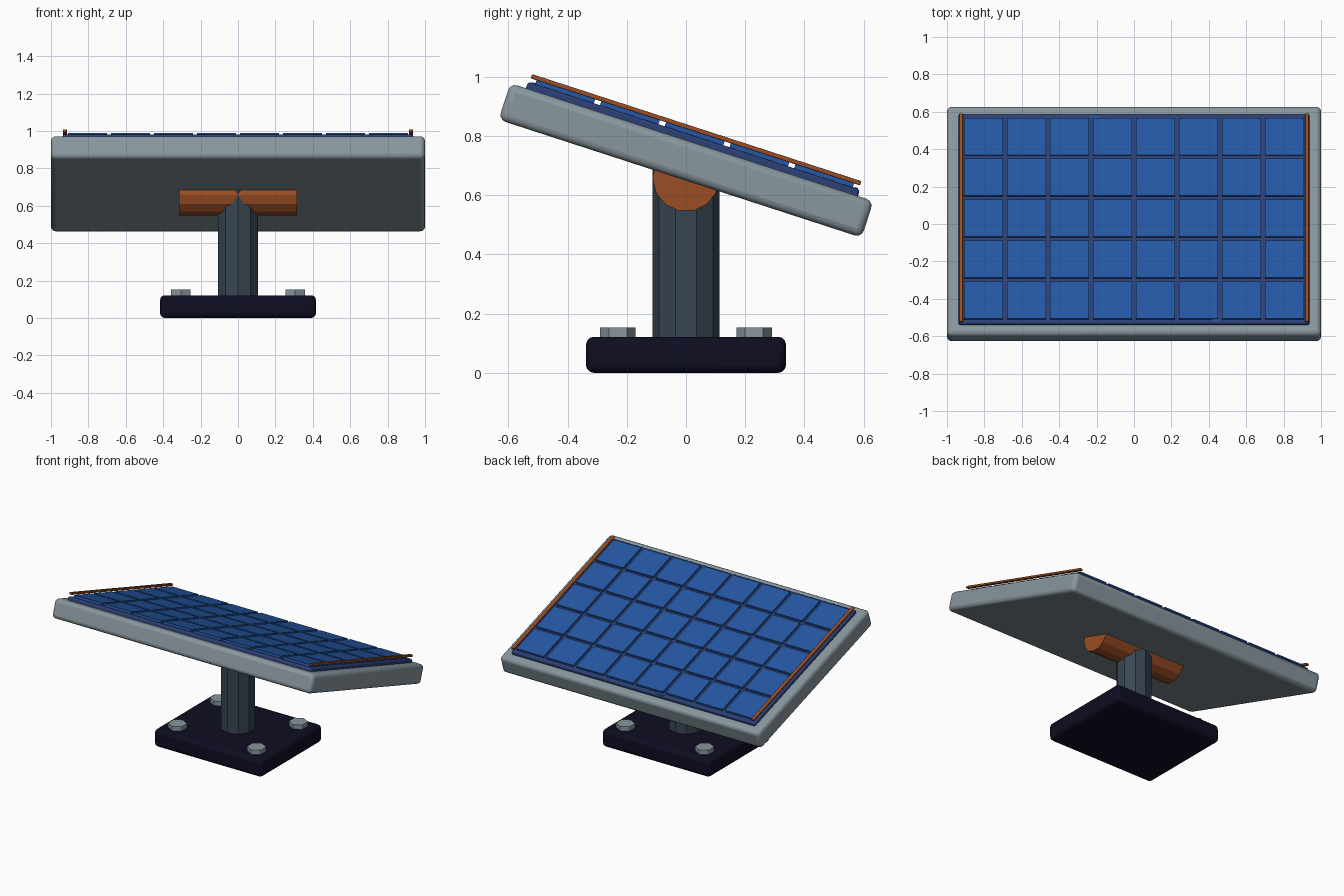
import bpy, bmesh
from math import radians, pi
from mathutils import Matrix

old = bpy.data.objects.get("Cube")
if old:
    bpy.data.objects.remove(old, do_unlink=True)


def material(name, rgb):
    m = bpy.data.materials.new(name)
    m.use_nodes = True
    m.diffuse_color = (*rgb, 1)
    m.node_tree.nodes["Principled BSDF"].inputs["Base Color"].default_value = (*rgb, 1)
    return m


GREY = material("frame grey", (0.25, 0.31, 0.345))
NAVY = material("backing navy", (0.025, 0.05, 0.18))
BLUE = material("cell blue", (0.018, 0.095, 0.37))
COPPER = material("copper", (0.32, 0.075, 0.018))
SLATE = material("post slate", (0.04, 0.06, 0.085))
BLACK = material("base black navy", (0.004, 0.004, 0.016))

# Tilted space of the panel: x across, y down the slope, z out of its face
TILT = Matrix.Translation((0, 0, 0.718)) @ Matrix.Rotation(radians(-18), 4, 'X')


def finish(name, bm, mat, matrix):
    mesh = bpy.data.meshes.new(name)
    bm.to_mesh(mesh)
    bm.free()
    mesh.materials.append(mat)
    ob = bpy.data.objects.new(name, mesh)
    ob.matrix_world = matrix
    bpy.context.collection.objects.link(ob)
    return ob


def add_box(bm, size, centre):
    m = Matrix.Translation(centre) @ Matrix.Diagonal((*size, 1))
    bmesh.ops.create_cube(bm, size=1, matrix=m)


def box(name, size, centre, mat, bevel=0.0, space=Matrix()):
    bm = bmesh.new()
    add_box(bm, size, (0, 0, 0))
    ob = finish(name, bm, mat, space @ Matrix.Translation(centre))
    if bevel:
        mod = ob.modifiers.new("rounded edges", 'BEVEL')
        mod.width = bevel
        mod.segments = 3
        bpy.context.view_layer.objects.active = ob
        ob.select_set(True)
        bpy.ops.object.shade_smooth_by_angle(angle=radians(35))
        ob.select_set(False)
    return ob


def prism(name, sides, radius, depth, matrix, mat):
    # the first corner of the cross-section points along +y
    bm = bmesh.new()
    bmesh.ops.create_cone(bm, cap_ends=True, segments=sides, radius1=radius,
                          radius2=radius, depth=depth)
    top = max(bm.verts, key=lambda v: v.co.y)
    if top.co.y < radius * 0.999 or abs(top.co.x) > 0.001:
        bmesh.ops.rotate(bm, verts=bm.verts, matrix=Matrix.Rotation(pi / 2, 3, 'Z'))
    return finish(name, bm, mat, matrix)


# Base slab and hexagonal bolts
box("base", (0.834, 0.676, 0.122), (0, 0, 0.061), BLACK, 0.027)
for sx, side in ((-1, "right"), (1, "left")):
    for sy, end in ((-1, "front"), (1, "back")):
        prism(f"bolt_{end}_{side}", 6, 0.06, 0.05,
              Matrix.Translation((sx * 0.305, sy * 0.23, 0.128)), GREY)

# Post and the hinge barrel across its top
prism("post", 10, 0.113, 0.6, Matrix.Translation((0, 0, 0.4)), SLATE)
prism("hinge_barrel", 14, 0.113, 0.63,
      Matrix.Translation((0, 0, 0.658)) @ Matrix.Rotation(pi / 2, 4, 'Y'), COPPER)

# Panel frame and backing plate
box("panel_frame", (2.0, 1.29, 0.13), (0, 0, 0), GREY, 0.025, TILT)
box("backing_plate", (1.876, 1.18, 0.035), (0, 0, 0.07), NAVY, 0.01, TILT)

# Grid of solar cells
COLS, ROWS, PITCH, CELL = 8, 5, 0.23, 0.208
bm = bmesh.new()
for c in range(COLS):
    for r in range(ROWS):
        add_box(bm, (CELL, CELL, 0.018),
                ((c - (COLS - 1) / 2) * PITCH, (r - (ROWS - 1) / 2) * PITCH, 0.093))
finish("solar_cells", bm, BLUE, TILT)

# Small contact tabs on the plate edges
box("upper_tab", (0.035, 0.014, 0.004), (0.435, -0.57, 0.0885), BLUE, 0, TILT)
box("lower_tab", (0.05, 0.014, 0.004), (-0.21, 0.576, 0.0885), BLUE, 0, TILT)

# Side rails
for sx, side in ((-1, "right"), (1, "left")):
    box(f"side_rail_{side}", (0.022, 1.17, 0.015), (sx * 0.925, 0, 0.109),
        COPPER, 0.004, TILT)
